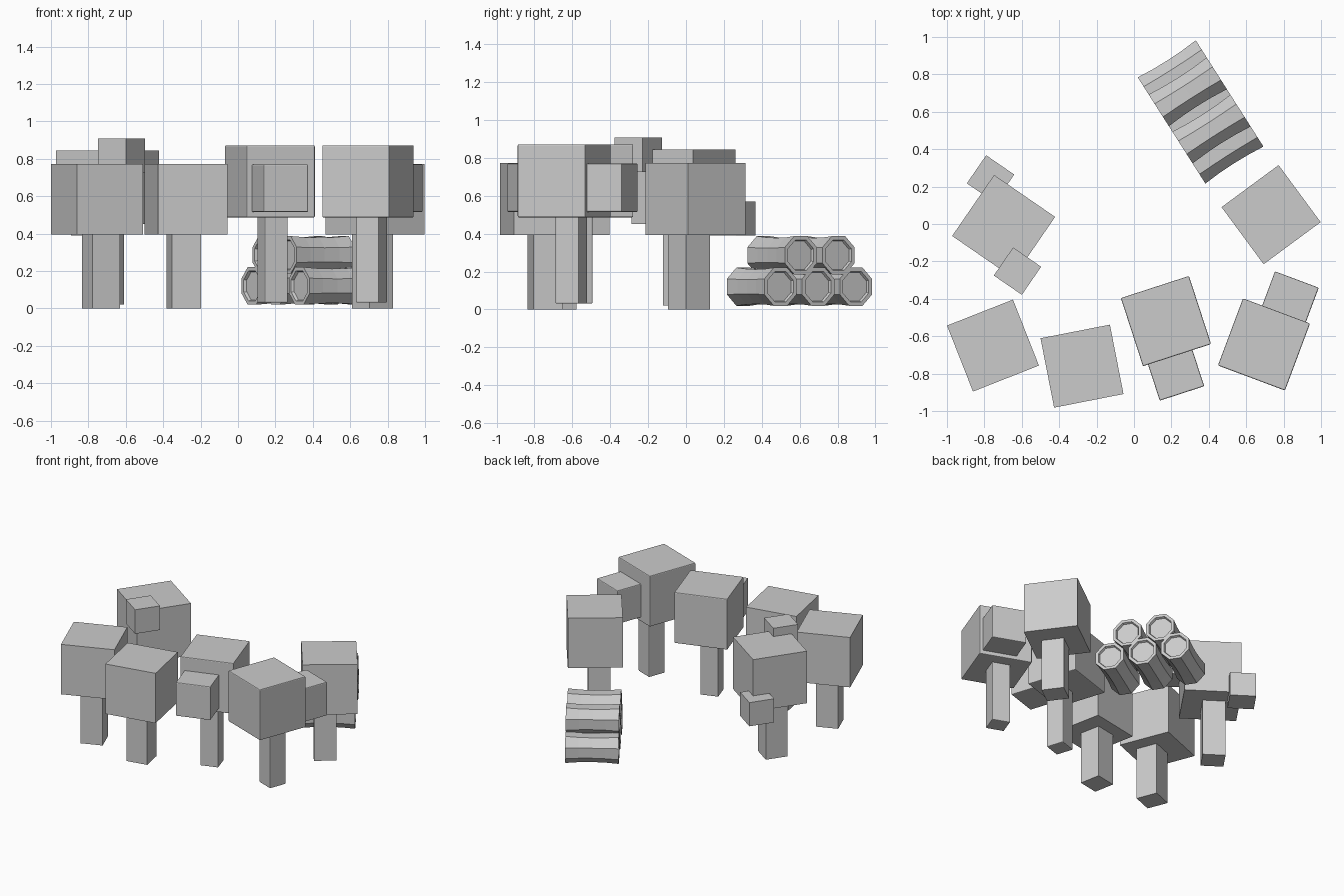
import bpy, bmesh, math
from mathutils import Matrix

if "Cube" in bpy.data.objects:
    bpy.data.objects.remove(bpy.data.objects["Cube"])

grey = bpy.data.materials.new("plain grey")
grey.diffuse_color = (0.6, 0.6, 0.6, 1)
grey.use_nodes = True
grey.node_tree.nodes["Principled BSDF"].inputs["Base Color"].default_value = grey.diffuse_color


def finish(bm, name):
    mesh = bpy.data.meshes.new(name)
    bmesh.ops.recalc_face_normals(bm, faces=bm.faces)
    bm.to_mesh(mesh)
    bm.free()
    mesh.materials.append(grey)
    ob = bpy.data.objects.new(name, mesh)
    bpy.context.collection.objects.link(ob)
    return ob


def block(name, x, y, z0, z1, width, angle, bevel=0):
    """Square upright block turned about z."""
    bm = bmesh.new()
    bmesh.ops.create_cube(bm, size=1, matrix=Matrix.Diagonal((width, width, z1 - z0, 1)))
    ob = finish(bm, name)
    ob.location = (x, y, (z0 + z1) / 2)
    ob.rotation_euler.z = math.radians(angle)
    if bevel:
        m = ob.modifiers.new("soft edges", 'BEVEL')
        m.width, m.segments = bevel, 2
    return ob


# Trees: name, angle, canopy (x, y, width, z0, z1), trunk (x, y, width, z0),
# side clumps (x, y, width, z0, z1), edge bevel
trees = [
    ("left_front_tree", 21.5, (-0.754, -0.65, 0.379, 0.394, 0.773), (-0.733, -0.679, 0.157, 0), [], 0),
    ("middle_front_tree", 11.1, (-0.278, -0.76, 0.378, 0.394, 0.773), (-0.291, -0.744, 0.157, 0), [], 0),
    ("right_back_tree", 36.4, (0.733, 0.05, 0.379, 0.394, 0.773), (0.72, 0.016, 0.157, 0), [], 0),
    ("left_back_tree", -34.5, (-0.697, -0.013, 0.396, 0.45, 0.845), (-0.72, -0.011, 0.158, 0.02),
     [(-0.623, -0.252, 0.182, 0.725, 0.908), (-0.767, 0.241, 0.182, 0.39, 0.57)], 0),
    ("centre_front_tree", 18, (0.171, -0.519, 0.383, 0.486, 0.872), (0.184, -0.575, 0.131, 0.03),
     [(0.218, -0.787, 0.25, 0.515, 0.77)], 0.006),
    ("right_front_tree", -20.5, (0.695, -0.644, 0.383, 0.486, 0.872), (0.714, -0.606, 0.131, 0.03),
     [(0.827, -0.414, 0.25, 0.515, 0.77)], 0.006),
]
for name, ang, (cx, cy, cw, c0, c1), (tx, ty, tw, t0), clumps, bev in trees:
    block(name + "_canopy", cx, cy, c0, c1, cw, ang, bev)
    block(name + "_trunk", tx, ty, t0, c0 + 0.005, tw, ang, bev)
    for i, (x, y, w, z0, z1) in enumerate(clumps):
        block(f"{name}_leaf_clump_{i + 1}", x, y, z0, z1, w, ang, bev)


# Logs: eight-sided, slightly waisted, with recessed end faces
LENGTH, R, SIDES = 0.368, 0.109, 8
AXIS = math.radians(32.5)


def log(name, x, y, z):
    h = LENGTH / 2
    profile = [(-h + 0.015, R * 0.74), (-h, R * 0.8)]
    profile += [(t * h, R * (0.91 + 0.09 * t * t)) for t in (-1, -0.5, 0, 0.5, 1)]
    profile += [(h, R * 0.8), (h - 0.015, R * 0.74)]
    bm = bmesh.new()
    rings = []
    for px, r in profile:
        angs = [(k + 0.5) * math.tau / SIDES for k in range(SIDES)]
        rings.append([bm.verts.new((px, r * math.cos(a), r * math.sin(a))) for a in angs])
    for a, b in zip(rings, rings[1:]):
        for k in range(SIDES):
            n = (k + 1) % SIDES
            bm.faces.new((a[k], a[n], b[n], b[k]))
    bm.faces.new(rings[0])
    bm.faces.new(rings[-1])
    ob = finish(bm, name)
    ob.location = (x, y, z)
    ob.rotation_euler.z = AXIS


# Log pile: three below, two above
for row, z, steps in (("lower", 0.12, (-1, 0, 1)), ("upper", 0.286, (-0.54, 0.46))):
    for i, s in enumerate(steps):
        d = s * 0.236
        log(f"{row}_log_{i + 1}", 0.356 + d * math.sin(AXIS), 0.599 - d * math.cos(AXIS), z)
